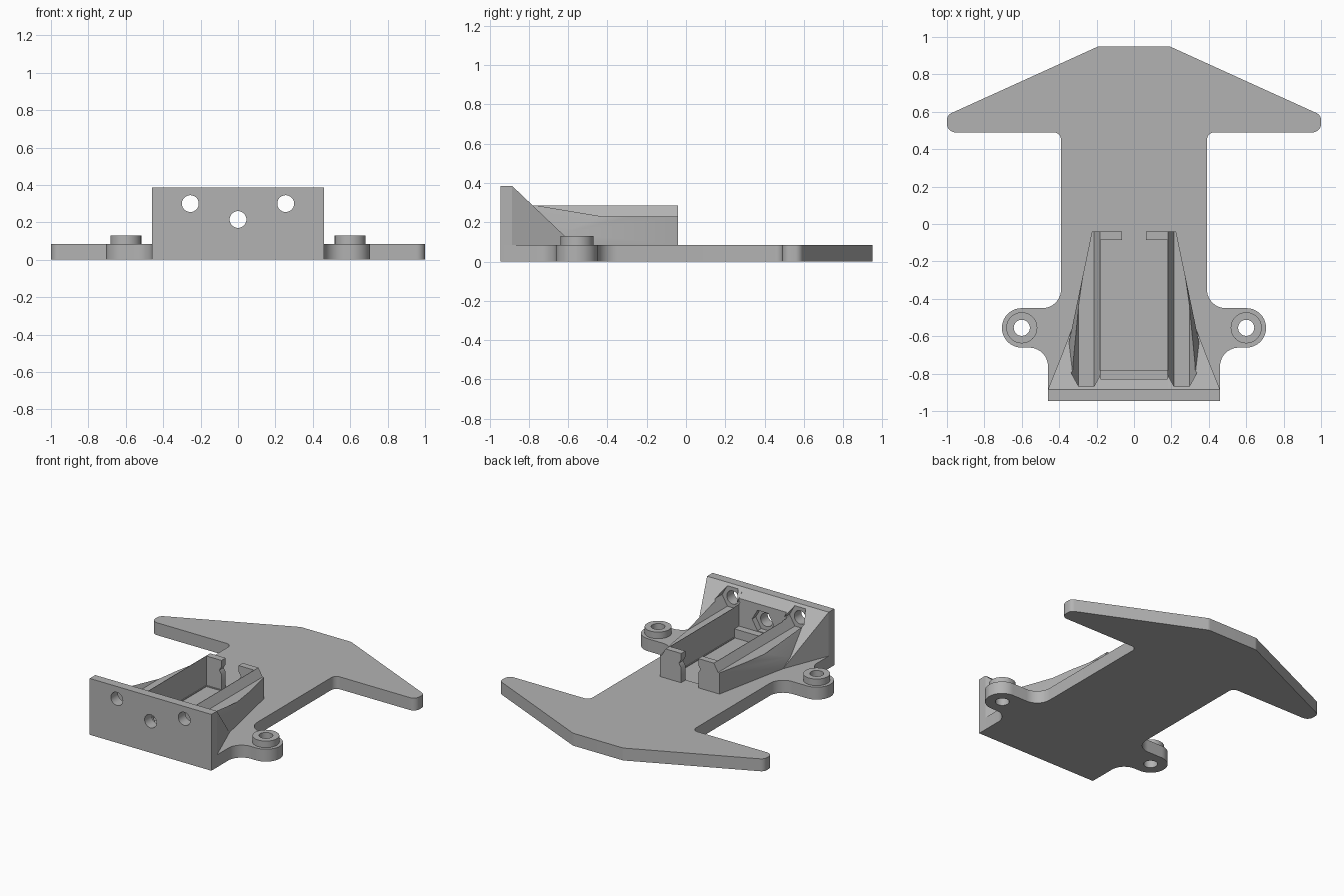
import bpy, bmesh, math
from mathutils import Vector, Matrix

if "Cube" in bpy.data.objects:
    bpy.data.objects.remove(bpy.data.objects["Cube"], do_unlink=True)

grey = bpy.data.materials.new("plain grey")
grey.use_nodes = True
colour = (0.45, 0.45, 0.45, 1)
grey.diffuse_color = colour
grey.node_tree.nodes["Principled BSDF"].inputs["Base Color"].default_value = colour

FLOOR = 0.085
WALL_BACK = -0.885
NUT_START = -0.87
SIDE_HOLE = (0.255, 0.3)
MID_HOLE = (0, 0.215)
EAR = (0.6, -0.555)


def make(name, bm):
    bmesh.ops.recalc_face_normals(bm, faces=bm.faces)
    mesh = bpy.data.meshes.new(name)
    bm.to_mesh(mesh)
    bm.free()
    obj = bpy.data.objects.new(name, mesh)
    bpy.context.collection.objects.link(obj)
    mesh.materials.append(grey)
    return obj


def hull(name, points):
    bm = bmesh.new()
    for p in points:
        bm.verts.new(p)
    bmesh.ops.convex_hull(bm, input=bm.verts)
    loose = [v for v in bm.verts if not v.link_faces]
    bmesh.ops.delete(bm, geom=loose, context='VERTS')
    bmesh.ops.dissolve_limit(bm, angle_limit=0.01, verts=bm.verts, edges=bm.edges)
    return make(name, bm)


def box(name, xs, ys, zs):
    return hull(name, [(x, y, z) for x in xs for y in ys for z in zs])


def extrude(name, outline, z0, z1):
    bm = bmesh.new()
    face = bm.faces.new([bm.verts.new((x, y, z0)) for x, y in outline])
    new = bmesh.ops.extrude_face_region(bm, geom=[face])["geom"]
    verts = [g for g in new if isinstance(g, bmesh.types.BMVert)]
    bmesh.ops.translate(bm, verts=verts, vec=(0, 0, z1 - z0))
    return make(name, bm)


def circle(centre, radius, n=48):
    return [(centre[0] + radius * math.cos(math.tau * i / n),
             centre[1] + radius * math.sin(math.tau * i / n)) for i in range(n)]


def prism_y(name, centre, radius, n, y0, y1):
    """Prism running along y, centred on an (x, z) point."""
    obj = extrude(name, circle((centre[0], -centre[1]), radius, n), y0, y1)
    obj.data.transform(Matrix.Rotation(math.radians(-90), 4, 'X'))
    return obj


def rounded(corners, steps=10):
    """Outline with each (x, y, radius) corner replaced by an arc."""
    out = []
    for i, (x, y, r) in enumerate(corners):
        p = Vector((x, y))
        if r == 0:
            out.append((x, y))
            continue
        a = (Vector(corners[i - 1][:2]) - p).normalized()
        b = (Vector(corners[(i + 1) % len(corners)][:2]) - p).normalized()
        half = a.angle(b) / 2
        centre = p + (a + b).normalized() * (r / math.sin(half))
        start = p + a * (r / math.tan(half)) - centre
        end = p + b * (r / math.tan(half)) - centre
        turn = math.atan2(start.x * end.y - start.y * end.x, start.dot(end))
        for k in range(steps + 1):
            t = turn * k / steps
            out.append((centre.x + start.x * math.cos(t) - start.y * math.sin(t),
                        centre.y + start.x * math.sin(t) + start.y * math.cos(t)))
    return out


def apply_mod(obj, kind, **settings):
    mod = obj.modifiers.new(kind.title(), kind)
    for key, value in settings.items():
        setattr(mod, key, value)
    bpy.context.view_layer.objects.active = obj
    bpy.ops.object.modifier_apply(modifier=mod.name)


def combine(obj, others, operation='DIFFERENCE'):
    for other in others:
        apply_mod(obj, 'BOOLEAN', operation=operation, object=other, solver='EXACT')
        bpy.data.objects.remove(other, do_unlink=True)


def mirror(obj):
    apply_mod(obj, 'MIRROR', use_mirror_merge=False)


def nut_slots():
    return [prism_y("slot", c, 0.081, 6, NUT_START, 0.2) for c in (SIDE_HOLE, MID_HOLE)]


def bolt_holes():
    centres = (SIDE_HOLE, MID_HOLE, (-SIDE_HOLE[0], SIDE_HOLE[1]))
    return [prism_y("bolt", c, 0.045, 40, -1.1, -0.8) for c in centres]


# Base plate: arrow-shaped tail, narrow body and two rounded ears
half = [(0.46, -0.945, 0), (0.46, -0.661, 0.1), (0.706, -0.661, 0.105),
        (0.706, -0.45, 0.105), (0.39, -0.45, 0.1), (0.39, 0.49, 0.04),
        (1.0, 0.49, 0.045), (1.0, 0.582, 0.04), (0.19, 0.95, 0.04)]
corners = half + [(-x, y, r) for x, y, r in reversed(half)]
base = extrude("base_plate", rounded(corners), 0, FLOOR)
ear_holes = [extrude("hole", circle((s * EAR[0], EAR[1]), 0.043), -0.1, 0.3) for s in (1, -1)]
recess = box("recess", (-0.175, 0.175), (-0.78, -0.09), (FLOOR - 0.006, 0.2))
combine(base, ear_holes + [recess])

# Raised rings around the ear holes
ring = extrude("ear_rings", circle(EAR, 0.083), FLOOR, 0.13)
combine(ring, [extrude("hole", circle(EAR, 0.043), 0, 0.3)])
mirror(ring)

# Upright mounting wall with three bolt holes
wall = box("front_wall", (-0.46, 0.46), (-0.945, WALL_BACK), (FLOOR, 0.385))
combine(wall, bolt_holes())

# Side rail: drafted outer face, widening towards the wall
rail = hull("side_rails", [
    (0.18, WALL_BACK, FLOOR), (0.18, WALL_BACK, 0.285),
    (0.40, WALL_BACK, FLOOR), (0.345, WALL_BACK, 0.285),
    (0.18, -0.04, FLOOR), (0.18, -0.04, 0.285),
    (0.225, -0.04, FLOOR), (0.225, -0.04, 0.285)])
# Flared gusset joining the rail to the wall corner
flare = hull("flare", [
    (0.18, WALL_BACK, FLOOR), (0.18, WALL_BACK, 0.385),
    (0.46, WALL_BACK, FLOOR), (0.46, WALL_BACK, 0.385),
    (0.18, -0.79, 0.285), (0.32, -0.79, 0.285),
    (0.335, -0.57, FLOOR), (0.18, -0.57, FLOOR)])
# Inward lip at the open end of the rail
lip = box("lip", (0.065, 0.2), (-0.085, -0.04), (FLOOR, 0.285))
combine(rail, [flare, lip], 'UNION')
combine(rail, nut_slots() + bolt_holes())
mirror(rail)

# Centre block behind the wall, sloped on top, with a low ledge
block = hull("centre_block", [(x, y, z) for x in (-0.18, 0.18) for y, z in (
    (WALL_BACK, FLOOR), (WALL_BACK, 0.385), (-0.83, 0.33), (-0.83, FLOOR))])
combine(block, [box("ledge", (-0.18, 0.18), (-0.86, -0.78), (FLOOR, 0.14))], 'UNION')
slots = nut_slots()
slots.append(prism_y("slot", (-SIDE_HOLE[0], SIDE_HOLE[1]), 0.081, 6, NUT_START, 0.2))
combine(block, slots + bolt_holes())

# Smooth the round surfaces, keep edges sharp
for obj in (base, ring, wall, rail, block):
    bpy.ops.object.select_all(action='DESELECT')
    obj.select_set(True)
    bpy.context.view_layer.objects.active = obj
    bpy.ops.object.shade_smooth_by_angle(angle=math.radians(30))
